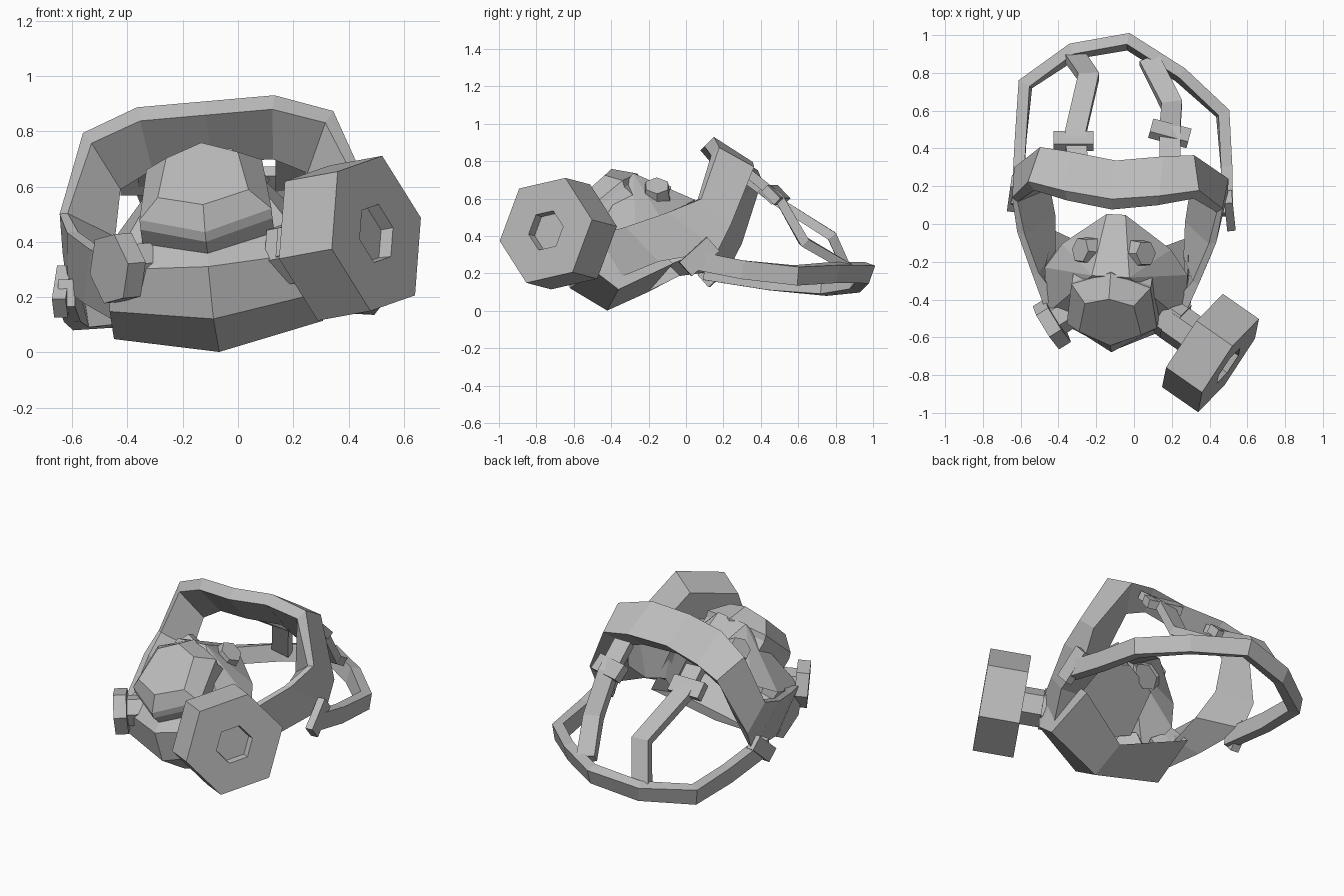
import bpy, bmesh, math
from mathutils import Vector, Matrix

cube = bpy.data.objects.get("Cube")
if cube:
    bpy.data.objects.remove(cube)

grey = bpy.data.materials.new("plain grey")
grey.use_nodes = True
tone = (0.5, 0.5, 0.5, 1)
grey.diffuse_color = tone
grey.node_tree.nodes["Principled BSDF"].inputs["Base Color"].default_value = tone

# The mask sits slightly rolled and turned about its own centre
PIVOT = Vector((-0.085, 0, 0.45))
POSE = (Matrix.Translation(PIVOT) @ Matrix.Rotation(math.radians(-3), 4, 'Z')
        @ Matrix.Rotation(math.radians(-5), 4, 'Y') @ Matrix.Translation((0, 0, -0.45)))


def finish(name, bm, mirror=False, posed=False):
    """Turn a bmesh into an object, optionally mirrored and posed with the mask."""
    if mirror:
        copy = bmesh.ops.duplicate(bm, geom=bm.verts[:] + bm.edges[:] + bm.faces[:])["geom"]
        for v in copy:
            if isinstance(v, bmesh.types.BMVert):
                v.co.x = -v.co.x
        bmesh.ops.remove_doubles(bm, verts=bm.verts[:], dist=0.001)
    bmesh.ops.recalc_face_normals(bm, faces=bm.faces[:])
    if posed:
        bm.transform(POSE)
    mesh = bpy.data.meshes.new(name)
    bm.to_mesh(mesh)
    bm.free()
    mesh.materials.append(grey)
    obj = bpy.data.objects.new(name, mesh)
    bpy.context.collection.objects.link(obj)


def loft(name, rings, cap_start=True, mirror=False, posed=False):
    """Skin a list of closed rings that have equal point counts."""
    bm = bmesh.new()
    rows = [[bm.verts.new(p) for p in ring] for ring in rings]
    n = len(rows[0])
    for a, b in zip(rows, rows[1:]):
        for i in range(n):
            j = (i + 1) % n
            bm.faces.new((a[i], a[j], b[j], b[i]))
    if cap_start:
        bm.faces.new(rows[0])
    bm.faces.new(rows[-1])
    finish(name, bm, mirror, posed)


def strap(name, pts, width, thick, ref):
    """Flat mitred band along a path; ref is the direction of its width."""
    pts = [Vector(p) for p in pts]
    legs = [(b - a).normalized() for a, b in zip(pts, pts[1:])]
    rings = []
    for p, before, after in zip(pts, legs[:1] + legs, legs + legs[-1:]):
        t = (before + after).normalized()
        w = (ref - t * ref.dot(t)).normalized()
        s = t.cross(w) * thick / 2 / t.dot(after)
        w = w * width / 2
        rings.append([p + w + s, p - w + s, p - w - s, p + w - s])
    loft(name, rings)


def hex_prism(name, centre, axis, radius, depth, roll=0, taper=1, hole=0, posed=False):
    """Six-sided drum, with an optional sunken hole in its outer face."""
    bm = bmesh.new()
    bmesh.ops.create_cone(bm, cap_ends=True, segments=6, radius1=radius,
                          radius2=radius * taper, depth=depth)
    if hole:
        top = max(bm.faces, key=lambda f: f.calc_center_median().z)
        bmesh.ops.inset_individual(bm, faces=[top], thickness=radius * .866 - hole)
        bmesh.ops.inset_individual(bm, faces=[top], thickness=.005)
        bmesh.ops.translate(bm, verts=top.verts[:], vec=(0, 0, -.05))
    z = Vector(axis).normalized()
    x = Vector((0, 0, 1)).cross(z).normalized()
    turn = Matrix((x, z.cross(x), z)).transposed().to_4x4()
    bm.transform(Matrix.Translation(centre) @ turn
                 @ Matrix.Rotation(math.radians(roll), 4, 'Z'))
    finish(name, bm, posed=posed)


def box(name, centre, size, tilt, turn=0):
    bm = bmesh.new()
    bmesh.ops.create_cube(bm, size=1)
    bm.transform(Matrix.Translation(centre) @ Matrix.Rotation(math.radians(turn), 4, 'Z')
                 @ Matrix.Rotation(math.radians(tilt), 4, 'X') @ Matrix.Diagonal((*size, 1)))
    finish(name, bm)


# Face shell: nose, cheeks and chin, half built then mirrored
half = {
    "a0": (0, .05, .59), "a": (.05, .05, .59), "b0": (0, -.28, .73), "b": (.1, -.28, .73),
    "c": (.29, -.12, .47), "d": (.38, -.25, .41), "h": (.37, -.5, .33), "i0": (0, -.67, .31),
    "j0": (0, -.62, .12), "j": (.38, -.47, .18), "k0": (0, -.42, 0), "k": (.38, -.34, .08),
    "m0": (0, -.2, .1), "m": (.36, -.05, .22),
}
bm = bmesh.new()
point = {key: bm.verts.new(co) for key, co in half.items()}
for face in ("a0 a b b0", "a c b", "c d b", "b d h", "b0 b h i0", "i0 h j j0",
             "j0 j k k0", "k0 k m m0", "d j h", "d m k j"):
    bm.faces.new([point[key] for key in face.split()])
finish("face_shell", bm, mirror=True, posed=True)

# Rim around the face opening: ridge, lip, inner flange edge, outer back edge
rim = [
    [(0, .13, .91), (0, .075, .86), (0, .22, .69), (0, .335, .785)],
    [(.25, .16, .91), (.24, .11, .86), (.22, .26, .68), (.25, .37, .775)],
    [(.455, .20, .835), (.425, .155, .795), (.34, .25, .62), (.41, .385, .735)],
    [(.56, .11, .55), (.53, .09, .55), (.37, .17, .45), (.57, .27, .41)],
    [(.53, -.07, .48), (.49, -.08, .48), (.345, .03, .33), (.56, .20, .27)],
    [(.44, -.30, .41), (.41, -.28, .42), (.34, -.15, .26), (.49, -.12, .22)],
    [(.37, -.47, .37), (.33, -.38, .38), (.34, -.22, .16), (.38, -.32, .15)],
]
loft("face_rim", rim, cap_start=False, mirror=True, posed=True)


# Front valve cover: bevelled six-sided boss
def hexagon(top, upper, lower, bottom):
    flip = lambda p: (-p[0], p[1], p[2])
    return [top, upper, lower, bottom, flip(lower), flip(upper)]


outer = hexagon((0, -.26, .735), (.21, -.33, .68), (.24, -.54, .50), (0, -.68, .435))
cover = [
    [(x, y + .09, z - .11) for x, y, z in outer],
    [(x, y + .01, z - .035) for x, y, z in outer],
    outer,
    hexagon((0, -.40, .76), (.13, -.43, .715), (.165, -.58, .575), (0, -.645, .535)),
]
loft("valve_cover", cover, posed=True)

# Hex knobs on either side of the nose
for side, label in ((1, "left"), (-1, "right")):
    hex_prism(label + "_nose_knob", (side * .14, -.15, .62), (side * .7, .05, .7),
              .085, .1, taper=.8, posed=True)

# Filter drum on the left, its stem, and the bare port on the right
out = Vector((.82, -.57, .15))
hex_prism("filter_drum", (.405, -.683, .413), out, .3, .235, 41, hole=.072)
hex_prism("filter_stem", (.26, -.555, .38), out, .11, .16, 41)
hex_prism("left_port", (.20, -.50, .36), out, .12, .1, 41)
hex_prism("right_port", (-.435, -.53, .305), (-.85, -.53, -.08), .135, .075, 38)
hex_prism("right_port_base", (-.37, -.48, .31), (-.85, -.53, -.08), .09, .1, 38)

# Rear head hoop
hoop = [(-.62, .10, .215), (-.60, .45, .16), (-.575, .74, .135), (-.32, .915, .155),
        (-.03, .965, .205), (.245, .79, .205), (.47, .585, .19), (.49, .30, .22), (.495, .05, .27)]
strap("head_hoop", hoop, .1, .06, Vector((0, .35, 1)))

# Two straps from the brow down to the hoop
across = Vector((1, 0, 0))
strap("left_top_strap", [(.19, .34, .73), (.19, .50, .60), (.20, .63, .37), (.08, .87, .23)],
      .11, .05, across)
strap("right_top_strap", [(-.30, .33, .70), (-.31, .48, .59), (-.24, .78, .40), (-.31, .88, .18)],
      .11, .05, across)

# Buckles
box("left_top_buckle", (.19, .48, .62), (.21, .05, .10), 45, -15)
box("right_top_buckle", (-.32, .44, .62), (.21, .05, .10), 45)
box("left_side_buckle", (.505, .07, .29), (.045, .20, .10), 42, 6)
box("right_side_buckle", (-.635, .16, .22), (.05, .18, .09), 42, -8)
